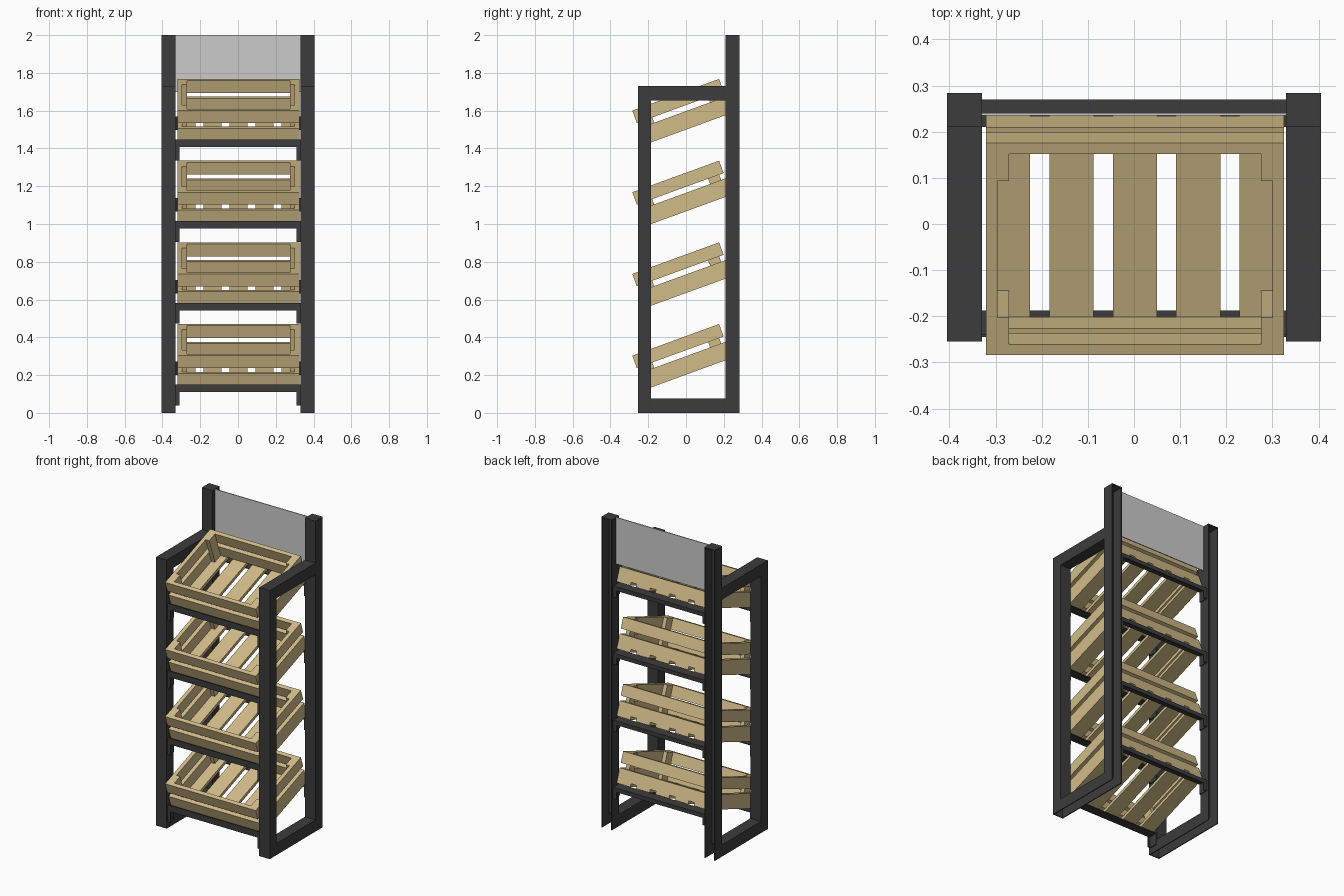
import bpy, bmesh
from math import radians
from mathutils import Matrix, Vector

if "Cube" in bpy.data.objects:
    bpy.data.objects.remove(bpy.data.objects["Cube"])


def material(name, rgb):
    m = bpy.data.materials.new(name)
    m.diffuse_color = (*rgb, 1)
    m.use_nodes = True
    m.node_tree.nodes["Principled BSDF"].inputs["Base Color"].default_value = m.diffuse_color
    return m


WOOD = material("wood", (0.64, 0.50, 0.25))
METAL = material("dark_metal", (0.045, 0.045, 0.047))


def make(name, boxes, mat=None, matrix=None, mirror=False):
    """One object from boxes given as (x0, x1, y0, y1, z0, z1)."""
    bm = bmesh.new()
    for x0, x1, y0, y1, z0, z1 in boxes:
        size = Matrix.Diagonal((x1 - x0, y1 - y0, z1 - z0, 1))
        mid = Vector((x0 + x1, y0 + y1, z0 + z1)) / 2
        bmesh.ops.create_cube(bm, size=1, matrix=Matrix.Translation(mid) @ size)
    me = bpy.data.meshes.new(name)
    bm.to_mesh(me)
    bm.free()
    ob = bpy.data.objects.new(name, me)
    bpy.context.collection.objects.link(ob)
    if mat:
        me.materials.append(mat)
    if matrix:
        ob.matrix_world = matrix
    if mirror:
        ob.modifiers.new("mirror", 'MIRROR')
    return ob


# Side frames: sheet-metal channels, open at the back and underneath
T = 0.006
X0, X1 = 0.33, 0.405
F0, F1, B0, B1 = -0.255, -0.185, 0.21, 0.284
TOP, H, BAR = 1.73, 2.0, 0.075
walls = []
for a, b in ((X0, X0 + T), (X1 - T, X1)):
    walls += [(a, b, F0, F1, 0, TOP), (a, b, B0, B1, 0, H),
              (a, b, F1, B0, 0, BAR), (a, b, F1, B0, TOP - BAR, TOP)]
a, b = X0 + T, X1 - T
walls += [(a, b, F0, F0 + T, 0, TOP),                # front face
          (a, b, F1 - T, F1, BAR, TOP - BAR),        # inner faces
          (a, b, B0, B0 + T, BAR, H),
          (a, b, F1 - T, B0 + T, BAR - T, BAR),
          (a, b, F1 - T, B0, TOP - BAR, TOP - BAR + T),
          (a, b, F0 + T, B0, TOP - T, TOP),          # top face
          (a, b, B0 + T, B1, H - T, H)]              # post cap
make("side_frames", walls, METAL, mirror=True)

# Header panel
make("header_panel", [(-0.33, 0.33, 0.235, 0.241, 1.70, 2.0)])

# Crate in its own tilted frame: u along x, t along depth, n upward
W0, W1, D, BT, HT = -0.321, 0.325, 0.489, 0.025, 0.192
FLOOR = 0.02
crate = []
for n0, n1 in ((FLOOR, 0.092), (0.122, HT)):
    crate += [(W0, W1, 0, BT, n0, n1), (W0, W1, D - BT, D, n0, n1),
              (W0, W0 + BT, BT, D - BT, n0, n1),
              (W1 - BT, W1, BT, D - BT, n0, n1)]
for x in (W0 + BT, W1 - 2 * BT):                     # corner blocks
    for t in (BT, D - BT - 0.062):
        crate.append((x, x + BT, t, t + 0.062, FLOOR, HT))
SLAT = 0.096
for i in range(5):                                   # floor slats
    x = W0 + i * (W1 - W0 - SLAT) / 4
    crate.append((x, x + SLAT, 0, D, 0, FLOOR))

for k in range(4):
    dz = 0.4325 * k
    pose = Matrix.Translation((0, -0.2186, 0.1226 + dz)) @ Matrix.Rotation(radians(20), 4, 'X')
    make(f"crate_{k + 1}", crate, WOOD, pose)

    # Angle-iron supports with end brackets
    lift = Matrix.Translation((0, 0, dz))
    make(f"front_support_{k + 1}",
         [(-X0, X0, -0.245, -0.239, 0.11, 0.15),
          (-X0, X0, -0.239, -0.188, 0.11, 0.116)], METAL, lift)
    make(f"front_brackets_{k + 1}",
         [(0.31, X0, -0.245, -0.239, 0.04, 0.11),
          (X0 - T, X0, -0.239, -0.188, 0.04, 0.11)], METAL, lift, True)
    make(f"rear_support_{k + 1}",
         [(-X0, X0, 0.21, 0.27, 0.266, 0.272),
          (-X0, X0, 0.264, 0.27, 0.246, 0.266)], METAL, lift)
    make(f"rear_brackets_{k + 1}",
         [(0.305, X0, 0.264, 0.27, 0.2, 0.246),
          (X0 - T, X0, 0.21, 0.264, 0.2, 0.266)], METAL, lift, True)
